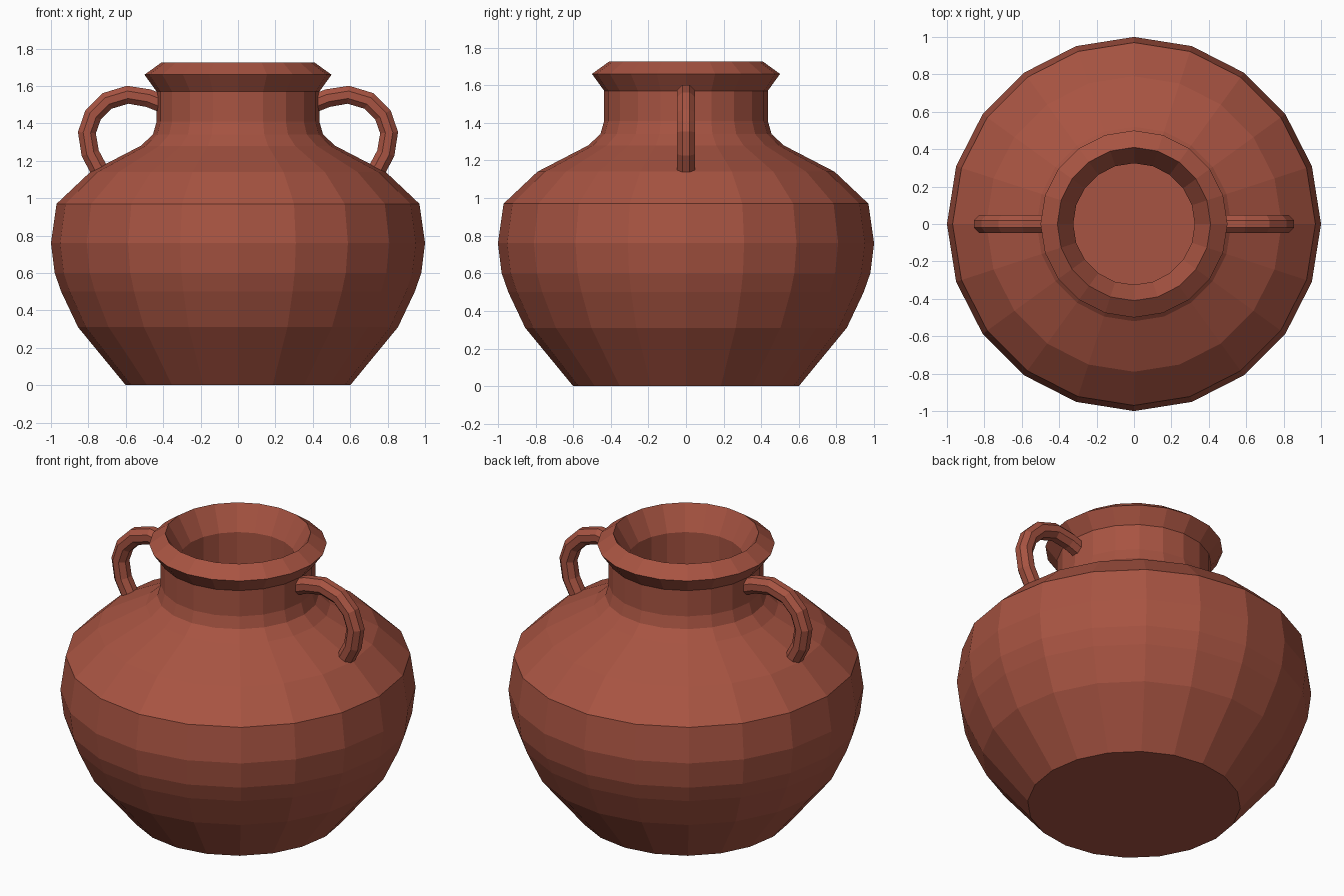
import bpy, bmesh, math
from mathutils import Vector

if "Cube" in bpy.data.objects:
    bpy.data.objects.remove(bpy.data.objects["Cube"])

SIDES = 20

clay = bpy.data.materials.new("terracotta")
clay.diffuse_color = (0.39, 0.088, 0.054, 1)
clay.use_nodes = True
clay.node_tree.nodes["Principled BSDF"].inputs["Base Color"].default_value = clay.diffuse_color


def finish(name, bm):
    bmesh.ops.recalc_face_normals(bm, faces=bm.faces)
    mesh = bpy.data.meshes.new(name)
    bm.to_mesh(mesh)
    bm.free()
    mesh.materials.append(clay)
    obj = bpy.data.objects.new(name, mesh)
    bpy.context.collection.objects.link(obj)
    return obj


def bridge(bm, rings, cap=True):
    """Skin a list of equal-length vertex rings and cap both ends."""
    for a, b in zip(rings, rings[1:]):
        n = len(a)
        for i in range(n):
            j = (i + 1) % n
            bm.faces.new((a[i], a[j], b[j], b[i]))
    if cap:
        bm.faces.new(rings[0])
        bm.faces.new(rings[-1])


# Pot: outer wall up to the flared rim, then down the hollow inside (radius, z)
profile = [
    (0.60, 0.0), (0.855, 0.31), (0.945, 0.50), (0.98, 0.60), (1.0, 0.76),
    (0.97, 0.97), (0.79, 1.14), (0.52, 1.28), (0.455, 1.34), (0.435, 1.41),
    (0.435, 1.57), (0.50, 1.66), (0.41, 1.725), (0.325, 1.58), (0.325, 1.38),
    (0.36, 1.28), (0.45, 1.20), (0.73, 1.05), (0.87, 0.92), (0.89, 0.76),
    (0.84, 0.52), (0.75, 0.34), (0.55, 0.10),
]
bm = bmesh.new()
rings = []
for r, z in profile:
    rings.append([bm.verts.new((r * math.cos(2 * math.pi * i / SIDES),
                                r * math.sin(2 * math.pi * i / SIDES), z))
                  for i in range(SIDES)])
bridge(bm, rings)
finish("pot_body", bm)

# Handles: octagonal bar swept from the neck down to the shoulder (x, z)
path = [(0.39, 1.50), (0.48, 1.535), (0.59, 1.553), (0.70, 1.52), (0.775, 1.445),
        (0.808, 1.35), (0.79, 1.24), (0.745, 1.155), (0.70, 1.10)]


def handle(name, sign):
    bm = bmesh.new()
    pts = [Vector((x, 0, z)) for x, z in path]
    rings = []
    for k, p in enumerate(pts):
        t = (pts[min(k + 1, len(pts) - 1)] - pts[max(k - 1, 0)]).normalized()
        side = Vector((0, 1, 0))
        out = t.cross(side)
        ring = []
        for i in range(8):
            a = math.pi * (2 * i + 1) / 8
            v = p + 0.052 * (math.cos(a) * side + math.sin(a) * out)
            ring.append(bm.verts.new((sign * v.x, v.y, v.z)))
        rings.append(ring)
    bridge(bm, rings)
    finish(name, bm)


handle("right_handle", 1)
handle("left_handle", -1)
